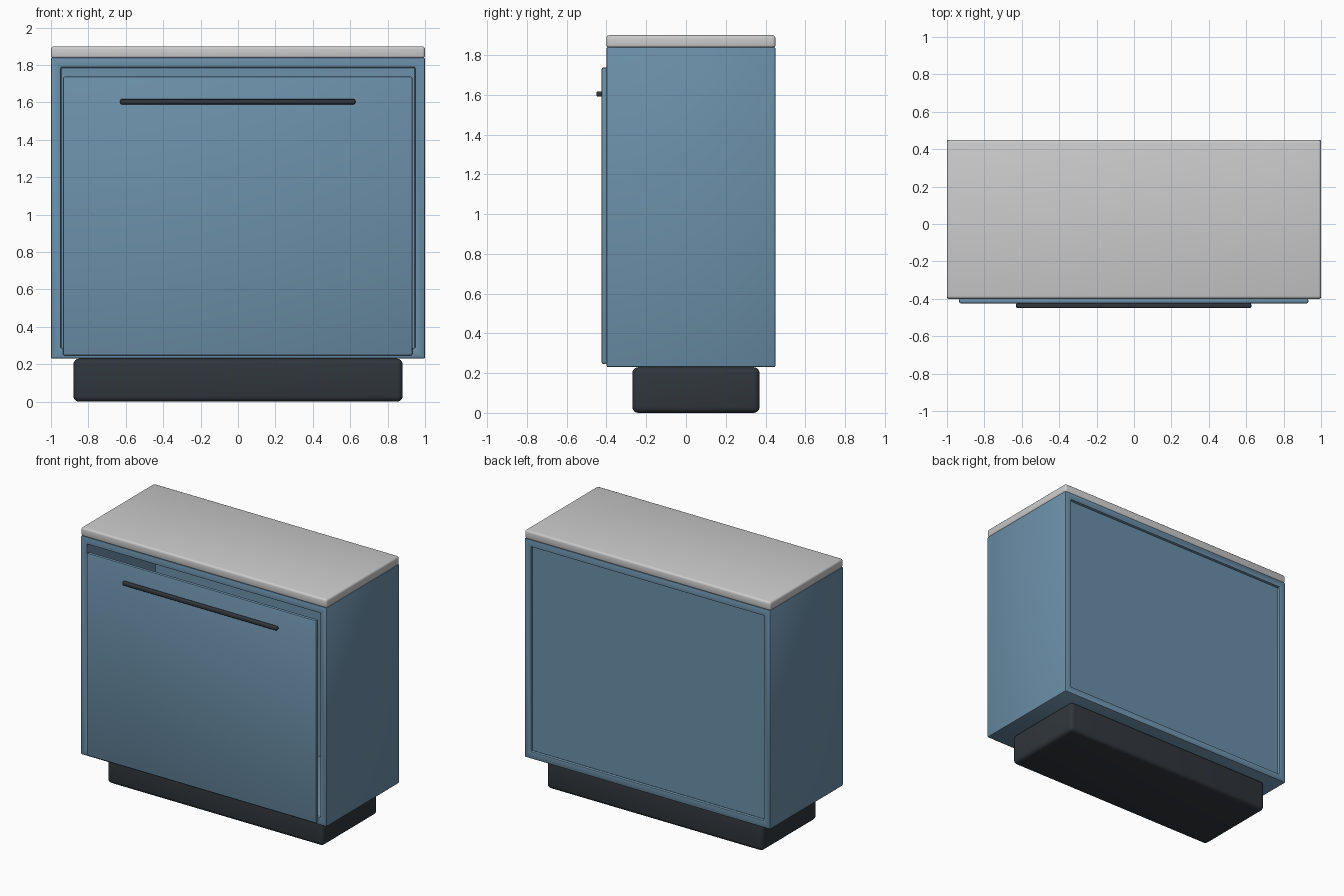
import bpy, bmesh

if "Cube" in bpy.data.objects:
    bpy.data.objects.remove(bpy.data.objects["Cube"])


def material(name, rgb):
    m = bpy.data.materials.new(name)
    m.diffuse_color = (*rgb, 1)
    m.use_nodes = True
    m.node_tree.nodes["Principled BSDF"].inputs["Base Color"].default_value = m.diffuse_color
    return m


blue = material("blue_paint", (0.15, 0.28, 0.40))
dark = material("dark_metal", (0.03, 0.037, 0.045))


def finish(ob, bevel, segments, mat):
    if mat:
        ob.data.materials.append(mat)
    b = ob.modifiers.new("bevel", "BEVEL")
    b.width, b.segments, b.limit_method = bevel, segments, "ANGLE"
    bpy.ops.object.select_all(action="DESELECT")
    ob.select_set(True)
    bpy.context.view_layer.objects.active = ob
    bpy.ops.object.modifier_apply(modifier="bevel")
    bpy.ops.object.shade_smooth_by_angle()


def box(name, x, y, z, bevel, segments=3, mat=None):
    bpy.ops.mesh.primitive_cube_add(size=1)
    ob = bpy.context.object
    ob.name = name
    for v in ob.data.vertices:
        v.co = [r[0] if c < 0 else r[1] for r, c in zip((x, y, z), v.co)]
    return finish(ob, bevel, segments, mat)


def frame(name, x, y, z, t, bevel, mat):
    # rectangular tube open at front and back
    bm = bmesh.new()
    rings = []
    for yy in y:
        for i in (0, t):
            rings.append([bm.verts.new((px, yy, pz)) for px, pz in (
                (x[0] + i, z[0] + i), (x[1] - i, z[0] + i),
                (x[1] - i, z[1] - i), (x[0] + i, z[1] - i))])
    for a, b in ((0, 1), (1, 3), (3, 2), (2, 0)):
        for k in range(4):
            n = (k + 1) % 4
            bm.faces.new((rings[a][k], rings[a][n], rings[b][n], rings[b][k]))
    bmesh.ops.recalc_face_normals(bm, faces=bm.faces)
    me = bpy.data.meshes.new(name)
    bm.to_mesh(me)
    bm.free()
    ob = bpy.data.objects.new(name, me)
    bpy.context.collection.objects.link(ob)
    finish(ob, bevel, 2, mat)


# plinth and carcass
box("plinth", (-0.88, 0.88), (-0.27, 0.37), (0, 0.23), 0.03, 4, dark)
frame("carcass", (-1, 1), (-0.4, 0.45), (0.23, 1.84), 0.053, 0.008, blue)
box("back_panel", (-0.948, 0.948), (0.39, 0.432), (0.282, 1.788), 0.003, 1, blue)

# worktop
box("worktop", (-1, 1), (-0.4, 0.45), (1.835, 1.9), 0.015, 3)

# door and handle
box("door", (-0.935, 0.932), (-0.424, -0.398), (0.247, 1.738), 0.008, 2, blue)
box("handle", (-0.63, 0.627), (-0.45, -0.422), (1.59, 1.617), 0.008, 3, dark)
